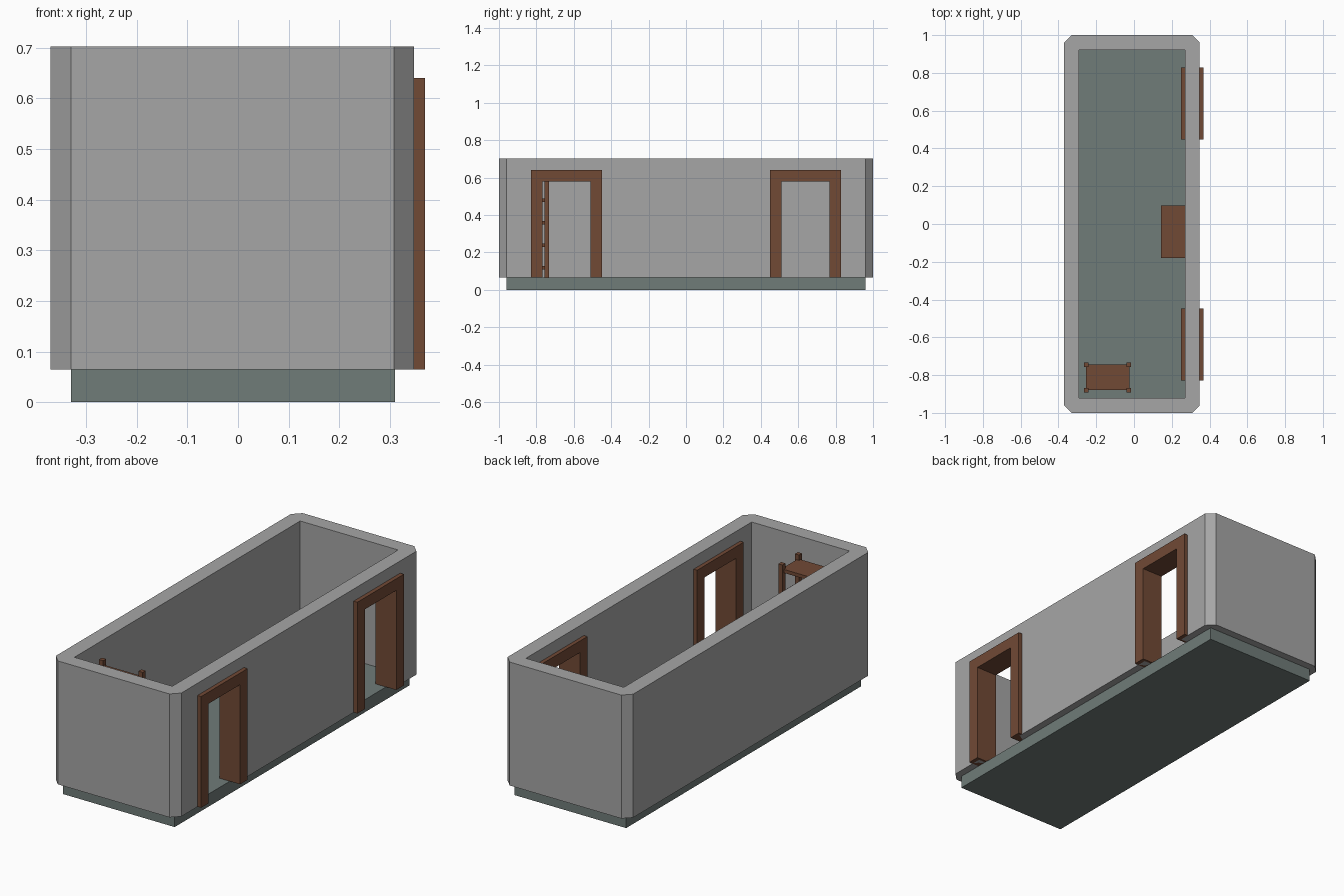
import bpy, bmesh

if "Cube" in bpy.data.objects:
    bpy.data.objects.remove(bpy.data.objects["Cube"])


def material(name, rgb):
    m = bpy.data.materials.new(name)
    m.diffuse_color = (*rgb, 1)
    m.use_nodes = True
    m.node_tree.nodes["Principled BSDF"].inputs["Base Color"].default_value = m.diffuse_color
    return m


STONE = material("grey_wall", (0.38, 0.38, 0.38))
FLOOR = material("slate_floor", (0.16, 0.2, 0.19))
WOOD = material("brown_wood", (0.165, 0.067, 0.036))


def prism(name, pts, lo, hi, mat, axis="z"):
    """Extrude a flat profile: along z (pts are x, y) or along x (pts are y, z)."""
    place = (lambda p, d: (p[0], p[1], d)) if axis == "z" else (lambda p, d: (d, p[0], p[1]))
    bm = bmesh.new()
    face = bm.faces.new([bm.verts.new(place(p, lo)) for p in pts])
    ext = bmesh.ops.extrude_face_region(bm, geom=[face])
    for v in ext["geom"]:
        if isinstance(v, bmesh.types.BMVert):
            v.co["xyz".index(axis)] = hi
    bmesh.ops.recalc_face_normals(bm, faces=bm.faces)
    me = bpy.data.meshes.new(name)
    bm.to_mesh(me)
    bm.free()
    me.materials.append(mat)
    ob = bpy.data.objects.new(name, me)
    bpy.context.collection.objects.link(ob)
    return ob


def box(name, x, y, z, mat):
    return prism(name, [(x[0], y[0]), (x[1], y[0]), (x[1], y[1]), (x[0], y[1])], *z, mat)


def cut(target, cutter):
    cutter.hide_render = True
    cutter.display_type = "WIRE"
    mod = target.modifiers.new("cut", "BOOLEAN")
    mod.operation = "DIFFERENCE"
    mod.solver = "EXACT"
    mod.object = cutter
    # Bake the cut and drop the helper
    dg = bpy.context.evaluated_depsgraph_get()
    me = bpy.data.meshes.new_from_object(target.evaluated_get(dg))
    target.modifiers.clear()
    target.data = me
    bpy.data.objects.remove(cutter)


BASE, TOP = 0.065, 0.703

# Floor slab
box("floor", (-0.33, 0.31), (-0.96, 0.96), (0, BASE), FLOOR)

# Hollow walls with chamfered corners
x0, x1, c = -0.37, 0.348, 0.04
outline = [(x0 + c, -1), (x1 - c, -1), (x1, -1 + c), (x1, 1 - c),
           (x1 - c, 1), (x0 + c, 1), (x0, 1 - c), (x0, -1 + c)]
walls = prism("walls", outline, BASE, TOP, STONE)
cut(walls, box("room_cutter", (-0.29, 0.27), (-0.922, 0.922), (-0.1, 1), STONE))

# Doorways with wooden frames
for side, y in (("front", -0.638), ("back", 0.638)):
    cut(walls, box("door_cutter", (0.2, 0.5), (y - 0.14, y + 0.14), (-0.1, 0.6), STONE))
    o, i, h, hi = 0.19, 0.128, 0.64, 0.58
    arch = [(y - o, BASE), (y - i, BASE), (y - i, hi), (y + i, hi),
            (y + i, BASE), (y + o, BASE), (y + o, h), (y - o, h)]
    prism(side + "_door_frame", arch, 0.25, 0.369, WOOD, axis="x")

# Bench against the door wall
box("bench", (0.142, 0.27), (-0.18, 0.098), (BASE, 0.19), WOOD)

# Shelf rack in the front corner: four posts and stacked boards
for x in (-0.253, -0.027):
    for y in (-0.88, -0.745):
        box("rack_post", (x - 0.012, x + 0.012), (y - 0.012, y + 0.012), (BASE, 0.635), WOOD)
for z in (0.11, 0.23, 0.35, 0.47, 0.59):
    box("rack_shelf", (-0.255, -0.025), (-0.88, -0.745), (z, z + 0.018), WOOD)
